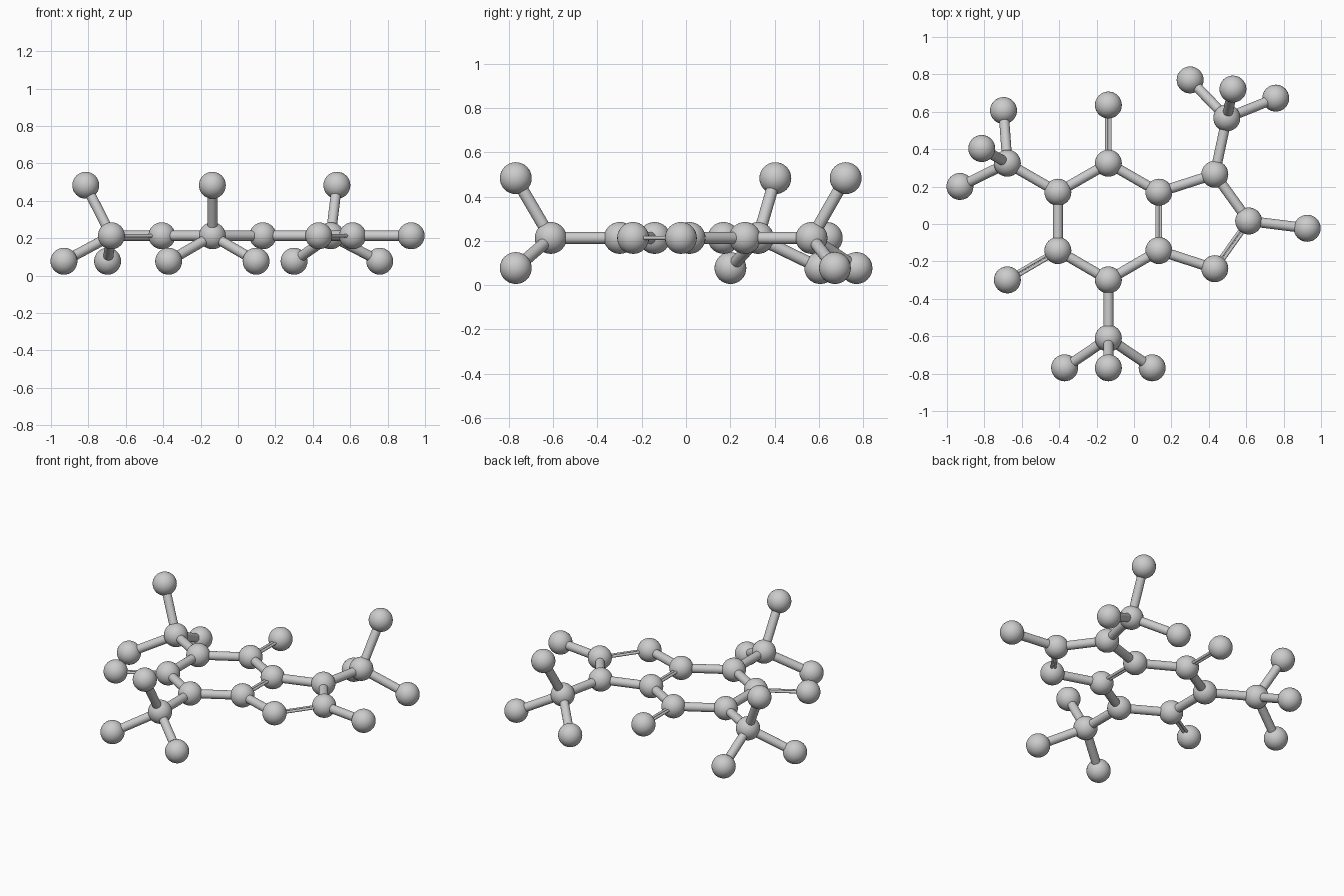
import bpy
from mathutils import Vector

if "Cube" in bpy.data.objects:
    bpy.data.objects.remove(bpy.data.objects["Cube"])

ATOM_R, BOND_R, THIN_R, THIN_GAP = 0.072, 0.027, 0.0085, 0.0095
MID, LOW, HIGH = 0.213, 0.077, 0.483

# Flat ring atoms and their direct neighbours
atoms = {
    "ring_a": (-0.137, 0.325), "ring_b": (0.133, 0.170),
    "ring_c": (0.133, -0.142), "ring_d": (-0.137, -0.299),
    "ring_e": (-0.407, -0.142), "ring_f": (-0.407, 0.170),
    "ring_g": (0.432, 0.266), "ring_h": (0.613, 0.016), "ring_i": (0.432, -0.239),
    "outer_top": (-0.137, 0.636), "outer_left": (-0.677, -0.299),
    "outer_right": (0.926, -0.023),
    "branch_left": (-0.677, 0.325), "branch_bottom": (-0.137, -0.611),
    "branch_right": (0.496, 0.567),
}
atoms = {n: Vector((x, y, MID)) for n, (x, y) in atoms.items()}

single = [("ring_a", "ring_b"), ("ring_c", "ring_d"), ("ring_d", "ring_e"),
          ("ring_e", "ring_f"), ("ring_f", "ring_a"), ("ring_b", "ring_g"),
          ("ring_g", "ring_h"), ("ring_i", "ring_c"), ("ring_h", "outer_right")]
double = [("ring_b", "ring_c"), ("ring_h", "ring_i"),
          ("ring_a", "outer_top"), ("ring_e", "outer_left")]

# Branches: each carries one raised tip and two low tips
for branch, root in (("branch_left", "ring_f"), ("branch_bottom", "ring_d"),
                     ("branch_right", "ring_g")):
    single.append((root, branch))
    out = (atoms[branch] - atoms[root]).normalized()
    side = Vector((-out.y, out.x, 0))
    base = atoms[branch] + out * 0.158
    for i, (s, z) in enumerate(((0, HIGH), (0.234, LOW), (-0.234, LOW))):
        tip = f"{branch}_tip_{i + 1}"
        atoms[tip] = base + side * s
        atoms[tip].z = z
        single.append((branch, tip))


def smooth(obj, name):
    obj.name = name
    bpy.ops.object.shade_smooth_by_angle()


def rod(a, b, radius, name):
    d = b - a
    bpy.ops.mesh.primitive_cylinder_add(vertices=24, radius=radius, depth=d.length,
                                        location=(a + b) / 2,
                                        rotation=d.to_track_quat('Z', 'Y').to_euler())
    smooth(bpy.context.object, name)


# Balls
for name, pos in atoms.items():
    bpy.ops.mesh.primitive_uv_sphere_add(segments=32, ring_count=16, radius=ATOM_R, location=pos)
    smooth(bpy.context.object, "ball_" + name)

# Single rods
for a, b in single:
    rod(atoms[a], atoms[b], BOND_R, f"rod_{a}_{b}")

# Paired thin rods
for a, b in double:
    d = (atoms[b] - atoms[a]).normalized()
    off = Vector((-d.y, d.x, 0)) * THIN_GAP
    for s in (-1, 1):
        rod(atoms[a] + off * s, atoms[b] + off * s, THIN_R, f"thin_rod_{a}_{b}")
